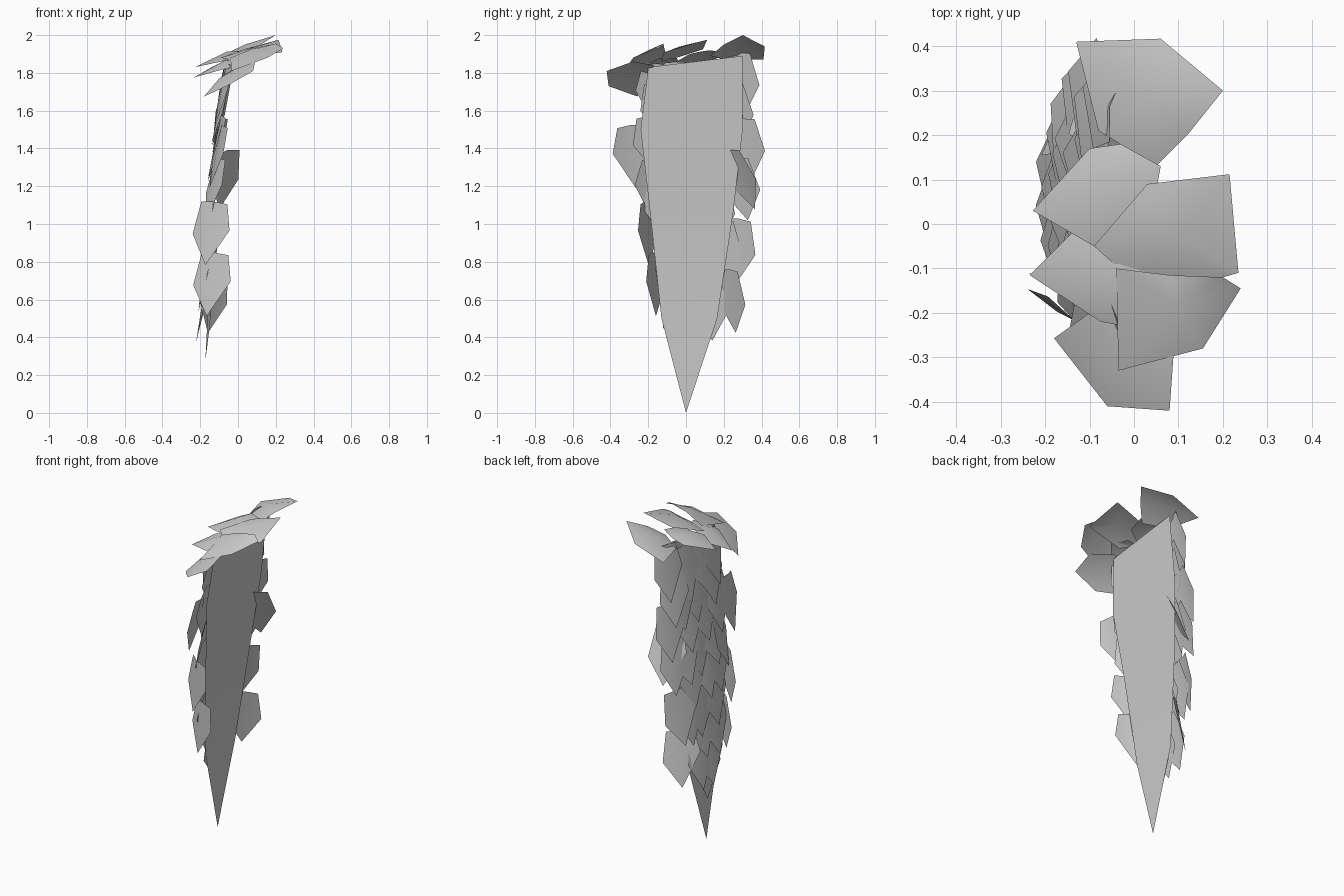
import bpy, bmesh, math, random
from mathutils import Vector, Matrix

if "Cube" in bpy.data.objects:
    bpy.data.objects.remove(bpy.data.objects["Cube"])

random.seed(4)


def make_object(name, bm):
    mesh = bpy.data.meshes.new(name)
    bm.to_mesh(mesh)
    bm.free()
    for p in mesh.polygons:
        p.use_smooth = True
    ob = bpy.data.objects.new(name, mesh)
    bpy.context.collection.objects.link(ob)
    return ob


def spine_x(z):
    # the backing leans towards +x as it rises
    pts = [(0, -.14), (.5, -.132), (1.06, -.09), (1.95, -.005)]
    for (z0, x0), (z1, x1) in zip(pts, pts[1:]):
        if z <= z1:
            return x0 + (x1 - x0) * (z - z0) / (z1 - z0)
    return pts[-1][1]


# Flat tapering backing: left height, right height, left edge, right edge
rows = [(.5, .5, -.13, .165), (1.06, 1.06, -.19, .25), (1.5, 1.5, -.24, .30), (1.83, 1.89, -.20, .30)]
bm = bmesh.new()
tip = bm.verts.new((spine_x(0), 0, 0))
prev = None
for z0, z1, y0, y1 in rows:
    pair = [bm.verts.new((spine_x(z), y, z)) for y, z in ((y0, z0), (y1, z1))]
    bm.faces.new([tip, pair[1], pair[0]] if prev is None else [prev[0], prev[1], pair[1], pair[0]])
    prev = pair
bmesh.ops.recalc_face_normals(bm, faces=bm.faces)
make_object("backing", bm)


def hanging_leaf(bm, y, z, yaw=0, roll=0, out=.045, width=.22, length=.34, tilt=13):
    # flat top, wide middle, pointed bottom, slightly folded along the midrib
    a, t, r = (math.radians(v) for v in (yaw, tilt, roll))
    n = Vector((-math.cos(a), -math.sin(a), 0))
    u = Vector((-math.sin(a), math.cos(a), 0))
    down = Vector((0, 0, -1)) * math.cos(t) + n * math.sin(t)
    face_n = n * math.cos(t) + Vector((0, 0, 1)) * math.sin(t)
    spin = Matrix.Rotation(r, 3, Vector((1, 0, 0)))
    centre = Vector((spine_x(z) - out, y, z))

    def v(s, d, lift=0):
        return bm.verts.new(centre + spin @ (u * s * width + down * d * length + face_n * lift))
    top, point = v(0, -.5, .018), v(.04, .5, .005)
    for s in (-1, 1):
        f = bm.faces.new([top, v(.36 * s, -.48), v(.5 * s, -.02 + .06 * s), point])
        f.normal_update()
        if f.normal.dot(n) < 0:
            f.normal_flip()


# Leaves along the two edges: y, z, yaw, roll, distance out from the backing
edge_leaves = [
    (.28, 1.74, -12, 4, .05), (.25, 1.58, -15, 6, .055), (.31, 1.39, -14, 5, .05),
    (.29, 1.23, -45, 14, .0), (.285, 1.18, -15, 8, .045), (.265, .86, -20, -6, .045),
    (.235, .59, -45, -3, .01), (-.16, 1.68, 10, 0, .05), (-.28, 1.355, 12, 5, .045),
    (-.17, 1.18, 20, 0, .05), (-.20, .95, 60, 12, .045), (-.16, .68, 62, 12, .02)]
bm = bmesh.new()
for leaf in edge_leaves:
    hanging_leaf(bm, *leaf)
make_object("edge_leaves", bm)

# Overlapping scale-like rows over the back
bm = bmesh.new()
inner = [(1.70, (-.04, .12)), (1.56, (-.12, .05, .19)), (1.38, (-.16, -.02, .13)),
         (1.21, (-.08, .06, .19)), (1.04, (-.11, .0, .14)), (.87, (-.06, .08, .18)),
         (.70, (-.05, .08)), (.56, (.02, .11)), (.44, (.0,))]
for z, ys in inner:
    for y in ys:
        hanging_leaf(bm, y, z + random.uniform(-.03, .03), -y * 35, random.uniform(-6, 10),
                     .055 if z > .5 else .02, .24, .35, random.uniform(9, 15) if z > .5 else 5)
make_object("back_leaves", bm)

# Large domed leaves crowning the top: outline corners
crown = [
    [(-.13, .41, 1.87), (.06, .417, 1.94), (.2, .3, 2.0), (.12, .2, 1.95), (.05, .13, 1.89), (-.08, .21, 1.87)],
    [(-.228, .03, 1.83), (-.1, .17, 1.88), (-.03, .18, 1.91), (.06, .13, 1.92), (.04, .02, 1.90), (-.09, -.05, 1.86)],
    [(.03, .09, 1.925), (.215, .112, 1.975), (.235, -.11, 1.91), (.2, -.12, 1.905), (0, -.13, 1.86), (-.09, -.05, 1.88)],
    [(-.235, -.115, 1.775), (-.14, -.02, 1.83), (0, -.05, 1.88), (.05, -.14, 1.88), (-.02, -.23, 1.83), (-.075, -.22, 1.82)],
    [(-.04, -.1, 1.88), (.08, -.115, 1.93), (.2, -.12, 1.955), (.24, -.145, 1.93), (.155, -.28, 1.88), (-.035, -.33, 1.81)],
    [(-.18, -.257, 1.675), (-.1, -.2, 1.77), (0, -.17, 1.84), (.09, -.28, 1.86), (.08, -.42, 1.81), (-.06, -.41, 1.73)]]
bm = bmesh.new()
for pts in crown:
    vs = [bm.verts.new(p) for p in pts]
    mid = sum((Vector(p) for p in pts), Vector()) / len(pts)
    c = bm.verts.new(mid + Vector((0, 0, .03)))
    for i in range(len(vs)):
        f = bm.faces.new([c, vs[i], vs[i - 1]])
        f.normal_update()
        if f.normal.z < 0:
            f.normal_flip()
make_object("crown_leaves", bm)
